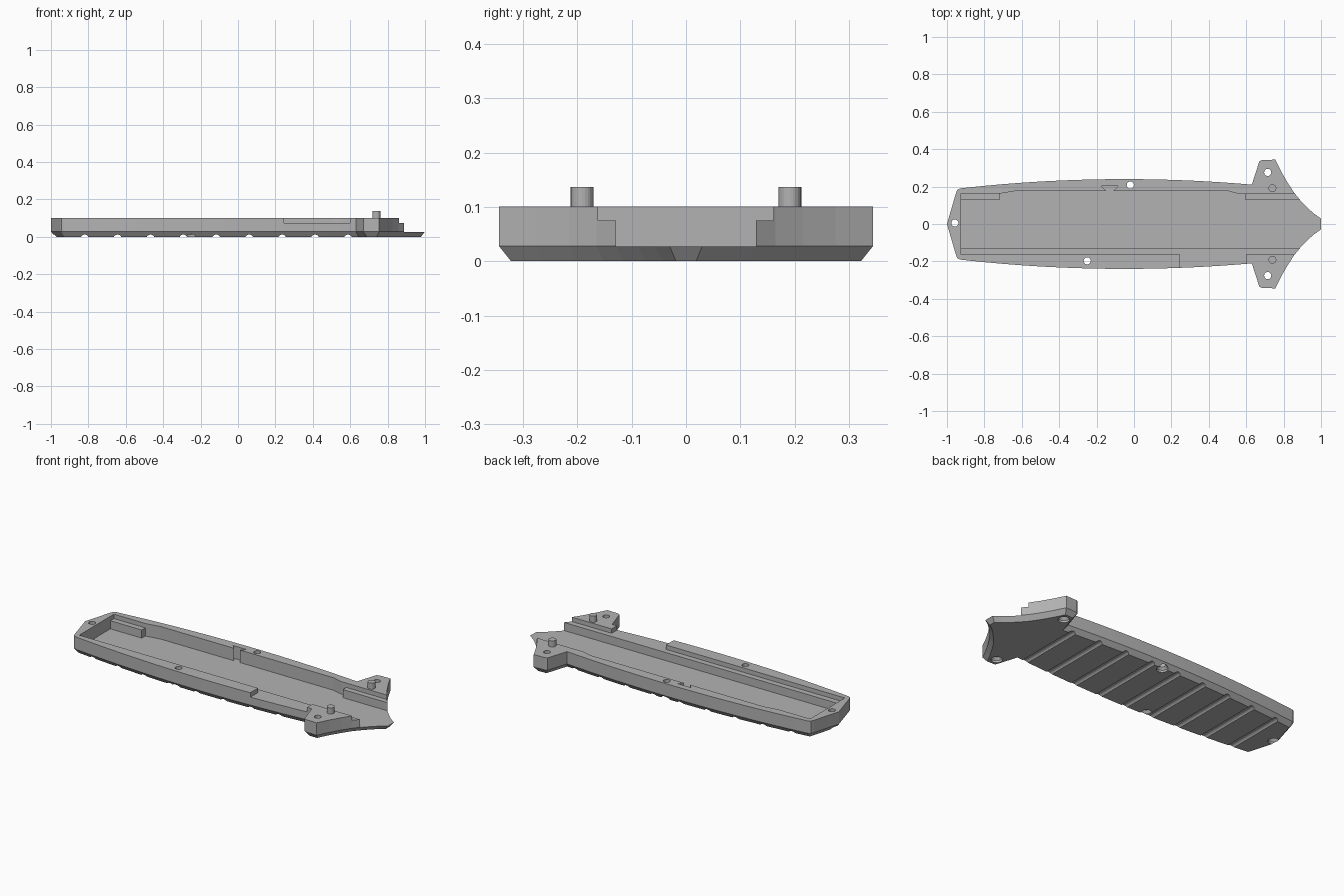
import bpy, bmesh, math
from mathutils import Vector

cube = bpy.data.objects.get("Cube")
if cube:
    bpy.data.objects.remove(cube, do_unlink=True)

grey = bpy.data.materials.new("plain grey")
grey.use_nodes = True
GREY = (0.45, 0.45, 0.45, 1)
grey.diffuse_color = GREY
grey.node_tree.nodes["Principled BSDF"].inputs["Base Color"].default_value = GREY

FLOOR, LEDGE, TOP, CHAMFER = 0.027, 0.075, 0.101, 0.022


def loft(name, rings):
    """Closed solid through equal-length rings of 3D points, capped at both ends."""
    bm = bmesh.new()
    loops = [[bm.verts.new(p) for p in ring] for ring in rings]
    for a, b in zip(loops, loops[1:]):
        for i in range(len(a)):
            j = (i + 1) % len(a)
            bm.faces.new((a[i], a[j], b[j], b[i]))
    bm.faces.new(loops[0][::-1])
    bm.faces.new(loops[-1])
    bmesh.ops.recalc_face_normals(bm, faces=bm.faces)
    mesh = bpy.data.meshes.new(name)
    bm.to_mesh(mesh)
    bm.free()
    mesh.materials.append(grey)
    obj = bpy.data.objects.new(name, mesh)
    bpy.context.collection.objects.link(obj)
    return obj


def prism(name, outline, z0, z1):
    return loft(name, [[(x, y, z) for x, y in outline] for z in (z0, z1)])


def box(name, x0, x1, y0, y1, z0):
    return prism(name, [(x0, y0), (x1, y0), (x1, y1), (x0, y1)], z0, 0.3)


def turned(name, x, y, profile, sides=24):
    """Vertical round solid from (radius, z) pairs."""
    steps = [2 * math.pi * i / sides for i in range(sides)]
    return loft(name, [[(x + r * math.cos(a), y + r * math.sin(a), z) for a in steps]
                       for r, z in profile])


def inset(points, d):
    """Mitred inward offset of a counter-clockwise outline."""
    result = []
    n = len(points)
    for i in range(n):
        p = Vector(points[i])
        e1 = (p - Vector(points[i - 1])).normalized()
        e2 = (Vector(points[(i + 1) % n]) - p).normalized()
        n1, n2 = Vector((-e1.y, e1.x)), Vector((-e2.y, e2.x))
        result.append(p + (n1 + n2) * d / (1 + n1.dot(n2)))
    return result


def carve(body, cutter):
    mod = body.modifiers.new("cut", "BOOLEAN")
    mod.operation = "DIFFERENCE"
    mod.solver = "EXACT"
    mod.object = cutter
    cutter.hide_render = True
    bpy.context.view_layer.objects.active = body
    bpy.ops.object.modifier_apply(modifier=mod.name)
    bpy.data.objects.remove(cutter, do_unlink=True)


# Half outline from blunt end to pointed tip, then mirrored
half = [(-0.952, 0.165), (-0.945, 0.183)]
for i in range(21):
    x = -0.93 + 1.56 * i / 20
    half.append((x, 0.24 - 0.064 * (x + 0.05) ** 2))
half += [(0.67, 0.335), (0.685, 0.342), (0.755, 0.344), (0.79, 0.275), (0.825, 0.215),
         (0.858, 0.165), (0.888, 0.129), (0.925, 0.09), (0.96, 0.058), (1.0, 0.03)]
outline = [(-1.0, 0.0)] + [(x, -y) for x, y in half] + half[::-1]

# Main shell with chamfered underside
lower = inset(outline, CHAMFER)
shell = loft("handle_shell", [[(p[0], p[1], z) for p in ring] for ring, z in
                              ((lower, 0), (outline, 0.028), (outline, TOP))])

# Deep channel, open at the tip, with a dovetail notch in the back wall
channel = [(-0.925, -0.129), (1.1, -0.129), (1.1, 0.129), (0.595, 0.129),
           (0.595, 0.161), (0.56, 0.161), (0.5, 0.177), (-0.11, 0.177),
           (-0.085, 0.203), (-0.175, 0.203), (-0.15, 0.177), (-0.63, 0.177),
           (-0.72, 0.162), (-0.72, 0.129), (-0.925, 0.129)]
carve(shell, prism("channel_cutter", channel, FLOOR, 0.3))

# Shallow ledges and the lowered stretch of the front wall
for x0, x1, y0, y1 in ((-0.925, 1.1, -0.162, -0.1), (0.245, 0.6, -0.4, -0.11),
                       (-0.925, -0.72, 0.1, 0.162), (0.595, 1.1, 0.1, 0.161)):
    carve(shell, box("ledge_cutter", x0, x1, y0, y1, LEDGE))

# Rounded grip grooves across the underside
for i in range(9):
    x = -0.82 + 0.176 * i
    ring = [(x + 0.022 * math.cos(a), 0.022 * math.sin(a) - 0.01)
            for a in (2 * math.pi * k / 20 for k in range(20))]
    carve(shell, loft("groove_cutter", [[(px, y, pz) for px, pz in ring]
                                        for y in (-0.5, 0.5)]))

# Countersunk screw holes
for x, y in ((0.715, 0.276), (0.715, -0.276), (-0.02, 0.208), (-0.25, -0.197), (-0.958, 0.005)):
    carve(shell, turned("hole_cutter", x, y,
                        [(0.031, -0.02), (0.031, 0.012), (0.019, 0.026), (0.019, 0.3)]))

# Locating pins on the guard
for side, y in (("left", 0.191), ("right", -0.191)):
    turned("pin_" + side, 0.74, y, [(0.021, 0.09), (0.021, 0.137)])
